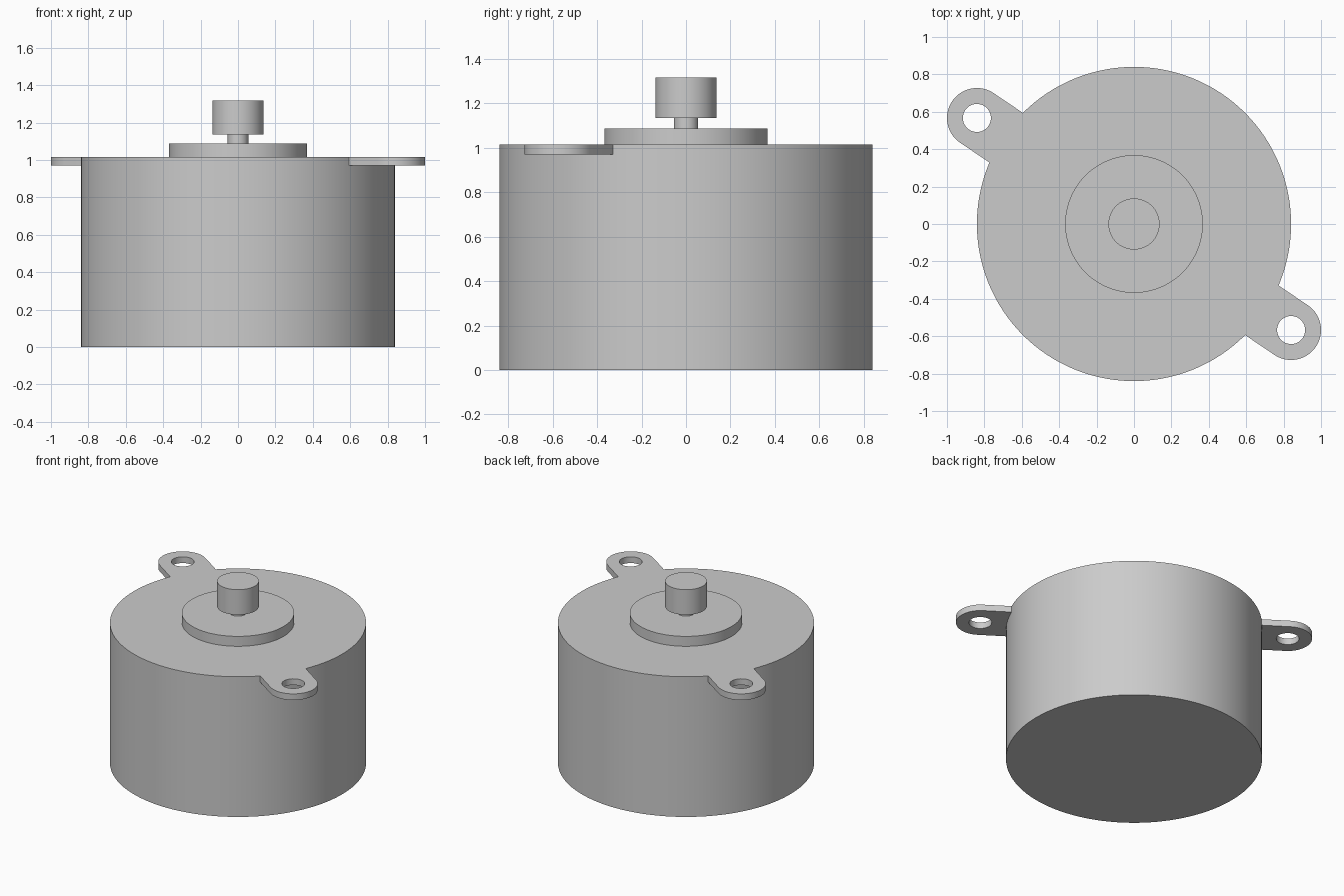
import bpy
import bmesh
from math import asin, atan2, cos, hypot, pi, sin, radians
from mathutils import Matrix

cube = bpy.data.objects.get("Cube")
if cube:
    bpy.data.objects.remove(cube, do_unlink=True)

grey = bpy.data.materials.new("plain_grey")
grey.use_nodes = True
colour = (0.6, 0.6, 0.6, 1)
grey.diffuse_color = colour
for node in grey.node_tree.nodes:
    if node.type == "BSDF_PRINCIPLED":
        node.inputs["Base Color"].default_value = colour

BODY_RADIUS, BODY_TOP = 0.84, 1.015


def finish(bm, name):
    """Turn a bmesh into a smooth-sided object with sharp rims."""
    bmesh.ops.recalc_face_normals(bm, faces=bm.faces)
    mesh = bpy.data.meshes.new(name)
    bm.to_mesh(mesh)
    bm.free()
    mesh.materials.append(grey)
    obj = bpy.data.objects.new(name, mesh)
    bpy.context.collection.objects.link(obj)
    bpy.ops.object.select_all(action="DESELECT")
    obj.select_set(True)
    bpy.context.view_layer.objects.active = obj
    bpy.ops.object.shade_smooth_by_angle(angle=radians(30))
    return obj


def cylinder(name, radius, bottom, top, sides):
    bm = bmesh.new()
    bmesh.ops.create_cone(
        bm, cap_ends=True, segments=sides, radius1=radius, radius2=radius,
        depth=top - bottom, matrix=Matrix.Translation((0, 0, (top + bottom) / 2)))
    return finish(bm, name)


def arc(cx, radius, start, end, steps):
    angles = [start + (end - start) * i / steps for i in range(steps + 1)]
    return [(cx + radius * cos(a), radius * sin(a)) for a in angles]


def mounting_ear(name, x, y, thickness=0.045, radius=0.16, hole=0.075):
    """Flat lug with a screw hole, its inner end following the round body."""
    reach = hypot(x, y)
    inner = BODY_RADIUS - 0.002
    spread = asin(radius / inner)
    outline = arc(reach, radius, -pi / 2, pi / 2, 32) + arc(0, inner, spread, -spread, 8)
    rim = arc(reach, hole, 0, 2 * pi, 40)[:-1]
    bm = bmesh.new()
    edges = []
    for loop in (outline, rim):
        verts = [bm.verts.new((px, py, BODY_TOP - thickness)) for px, py in loop]
        edges += [bm.edges.new((v, verts[i - 1])) for i, v in enumerate(verts)]
    bmesh.ops.triangle_fill(bm, edges=edges, use_beauty=True)
    grown = bmesh.ops.extrude_face_region(bm, geom=bm.faces[:], use_keep_orig=True)
    top = [g for g in grown["geom"] if isinstance(g, bmesh.types.BMVert)]
    bmesh.ops.translate(bm, verts=top, vec=(0, 0, thickness))
    bmesh.ops.rotate(bm, verts=bm.verts, matrix=Matrix.Rotation(atan2(y, x), 3, "Z"))
    return finish(bm, name)


# Motor can, front boss, shaft and drive pulley
cylinder("motor_body", BODY_RADIUS, 0, BODY_TOP, 128)
cylinder("top_boss", 0.368, BODY_TOP, 1.087, 96)
cylinder("shaft", 0.055, 1.087, 1.135, 48)
cylinder("drive_pulley", 0.137, 1.135, 1.317, 64)

# Two mounting ears on opposite sides
mounting_ear("left_mounting_ear", 0.84, -0.567)
mounting_ear("right_mounting_ear", -0.84, 0.567)
